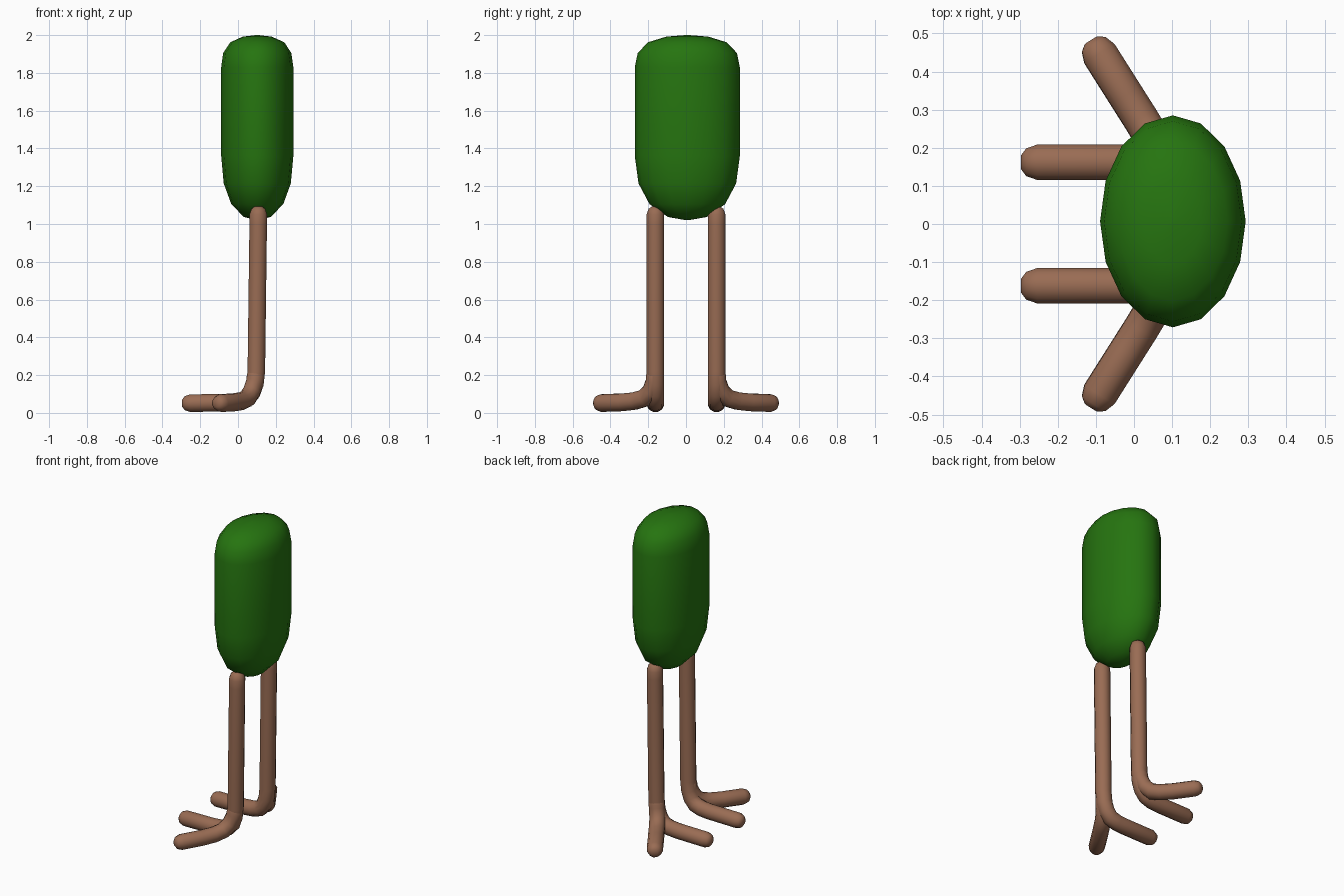
import bpy, bmesh, math
from mathutils import Vector

if "Cube" in bpy.data.objects:
    bpy.data.objects.remove(bpy.data.objects["Cube"])


def material(name, color):
    m = bpy.data.materials.new(name)
    m.diffuse_color = (*color, 1)
    m.use_nodes = True
    m.node_tree.nodes["Principled BSDF"].inputs["Base Color"].default_value = m.diffuse_color
    return m


GREEN = material("leaf green", (0.019, 0.175, 0.005))
BROWN = material("bark brown", (0.32, 0.15, 0.088))


def skin_rings(bm, rings):
    """Bridge consecutive vertex rings and cap both ends."""
    rows = [[bm.verts.new(p) for p in ring] for ring in rings]
    n = len(rows[0])
    for a, b in zip(rows, rows[1:]):
        for i in range(n):
            bm.faces.new((a[i], a[(i + 1) % n], b[(i + 1) % n], b[i]))
    bm.faces.new(rows[0][::-1])
    bm.faces.new(rows[-1])


def finish(bm, name, mat):
    bmesh.ops.recalc_face_normals(bm, faces=bm.faces)
    for f in bm.faces:
        f.smooth = True
    mesh = bpy.data.meshes.new(name)
    bm.to_mesh(mesh)
    bm.free()
    mesh.materials.append(mat)
    obj = bpy.data.objects.new(name, mesh)
    bpy.context.collection.objects.link(obj)
    return obj


def tube(name, path, radius, sides=12):
    """Sweep a circle along the path, with blunt rounded ends, mirrored in y."""
    pts = [Vector(p) for p in path]

    def tip(end, nxt):
        d = (nxt - end).normalized()
        return [(end, radius * 0.4), (end + d * 0.013, radius * 0.78),
                (end + d * 0.042, radius)]

    stations = (tip(pts[0], pts[1]) + [(p, radius) for p in pts[1:-1]]
                + tip(pts[-1], pts[-2])[::-1])
    centres = [s[0] for s in stations]
    rings, side, last = [], None, None
    for i, (c, r) in enumerate(stations):
        t = (centres[min(i + 1, len(centres) - 1)] - centres[max(i - 1, 0)]).normalized()
        if side is None:
            side = t.orthogonal().normalized()
        else:
            side = last.rotation_difference(t) @ side
        last = t
        up = t.cross(side)
        rings.append([c + r * (side * math.cos(a) + up * math.sin(a))
                      for a in (2 * math.pi * k / sides for k in range(sides))])
    bm = bmesh.new()
    skin_rings(bm, rings)
    obj = finish(bm, name, BROWN)
    obj.modifiers.new("mirror", 'MIRROR').use_axis = (False, True, False)
    return obj


# Body: elliptical rounded block, profile of (width fraction, height)
profile = [(0.04, 1.021), (0.37, 1.037), (0.72, 1.105), (0.93, 1.215), (1, 1.36),
           (1, 1.83), (0.945, 1.905), (0.75, 1.962), (0.4, 1.992), (0.04, 2.0)]
body = bmesh.new()
skin_rings(body, [[(0.102 + 0.191 * r * math.cos(math.pi * k / 8),
                    0.007 + 0.278 * r * math.sin(math.pi * k / 8), z)
                   for k in range(16)] for r, z in profile])
finish(body, "body", GREEN)

# Legs, each bending forward into the inner toe
Y = 0.162
tube("leg_and_inner_toe",
     [(0.108, Y, 1.093), (0.107, Y, 1.0), (0.097, Y, 0.22), (0.090, Y, 0.155),
      (0.073, Y, 0.107), (0.045, Y, 0.074), (0.0, Y, 0.059), (-0.06, Y, 0.054),
      (-0.296, Y, 0.051)], 0.048)

# Outer toes, splayed to the side and blended into the ankle
tube("outer_toe",
     [(0.097, Y, 0.24), (0.090, Y + 0.005, 0.165), (0.072, Y + 0.025, 0.112),
      (0.050, 0.222, 0.078), (0.020, 0.272, 0.063), (-0.02, 0.335, 0.056),
      (-0.113, 0.482, 0.051)], 0.048)
